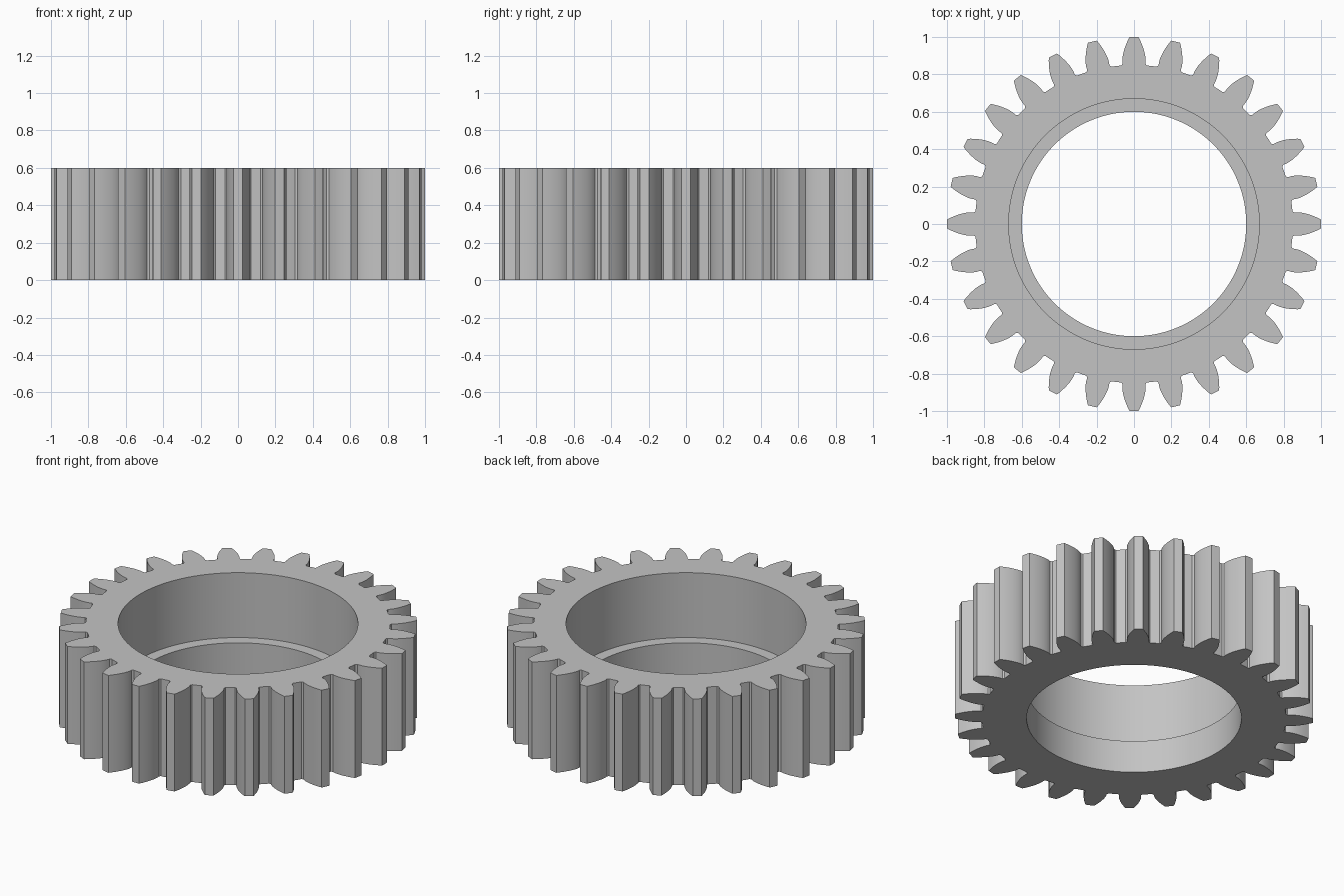
import bpy
import bmesh
from math import acos, cos, sin, tan, pi, radians

if "Cube" in bpy.data.objects:
    bpy.data.objects.remove(bpy.data.objects["Cube"], do_unlink=True)

# Gear proportions
TEETH = 28
HEIGHT = 0.6
LEDGE_Z = 0.2
BORE_WIDE, BORE_NARROW = 0.67, 0.6
MODULE = 2 / (TEETH + 2)
PITCH_R = MODULE * TEETH / 2
TIP_R = 1.0
ROOT_R = TIP_R - 2.25 * MODULE
PRESSURE = radians(20)
BASE_R = PITCH_R * cos(PRESSURE)
STEP = 2 * pi / TEETH
FLANK_POINTS = 8
BORE_STEPS = 5


def involute(angle):
    return tan(angle) - angle


def half_angle(r):
    """Half the angular tooth thickness at radius r."""
    return pi / (2 * TEETH) + involute(PRESSURE) - involute(acos(min(1, BASE_R / r)))


def tooth_profile():
    """(radius, angle) points from one gap centre up to just before the next."""
    base = half_angle(BASE_R)
    side = [(ROOT_R, base + 0.01), (ROOT_R + 0.009, base)]
    for i in range(FLANK_POINTS):
        r = BASE_R + (TIP_R - BASE_R) * i / (FLANK_POINTS - 1)
        side.append((r, half_angle(r)))
    rising = [(r, -a) for r, a in side]
    return [(ROOT_R, -STEP / 2)] + rising + [(TIP_R, 0)] + side[::-1]


bm = bmesh.new()


def ring(points, z):
    """Repeat one sector's points around the axis."""
    return [bm.verts.new((r * cos(a + k * STEP), r * sin(a + k * STEP), z))
            for k in range(TEETH) for r, a in points]


def wall(lower, upper):
    n = len(lower)
    for i in range(n):
        j = (i + 1) % n
        bm.faces.new((lower[i], lower[j], upper[j], upper[i]))


def cap(outer, inner):
    """One flat face per tooth between the outline and the bore."""
    n, m = len(outer) // TEETH, len(inner) // TEETH
    for k in range(TEETH):
        out = [outer[(k * n + i) % len(outer)] for i in range(n + 1)]
        arc = [inner[(k * m + i) % len(inner)] for i in range(m + 1)]
        bm.faces.new(out + arc[::-1])


def circle(r):
    return [(r, -STEP / 2 + STEP * i / BORE_STEPS) for i in range(BORE_STEPS)]


# Toothed rim
profile = tooth_profile()
rim_bottom, rim_top = ring(profile, 0), ring(profile, HEIGHT)
wall(rim_bottom, rim_top)

# Stepped bore with its ledge
bore = [ring(circle(r), z) for r, z in (
    (BORE_NARROW, 0), (BORE_NARROW, LEDGE_Z), (BORE_WIDE, LEDGE_Z), (BORE_WIDE, HEIGHT))]
for lower, upper in zip(bore, bore[1:]):
    wall(lower, upper)

# Flat end faces
cap(rim_bottom, bore[0])
cap(rim_top, bore[-1])
bmesh.ops.recalc_face_normals(bm, faces=bm.faces[:])

mesh = bpy.data.meshes.new("gear_ring")
bm.to_mesh(mesh)
bm.free()
gear = bpy.data.objects.new("gear_ring", mesh)
bpy.context.collection.objects.link(gear)

# Plain grey metal
grey = bpy.data.materials.new("light_grey")
grey.use_nodes = True
colour = (0.55, 0.55, 0.55, 1)
grey.diffuse_color = colour
grey.node_tree.nodes["Principled BSDF"].inputs["Base Color"].default_value = colour
mesh.materials.append(grey)

# Smooth flanks and bore, crisp edges
bpy.ops.object.select_all(action="DESELECT")
gear.select_set(True)
bpy.context.view_layer.objects.active = gear
bpy.ops.object.shade_smooth_by_angle(angle=radians(30))
